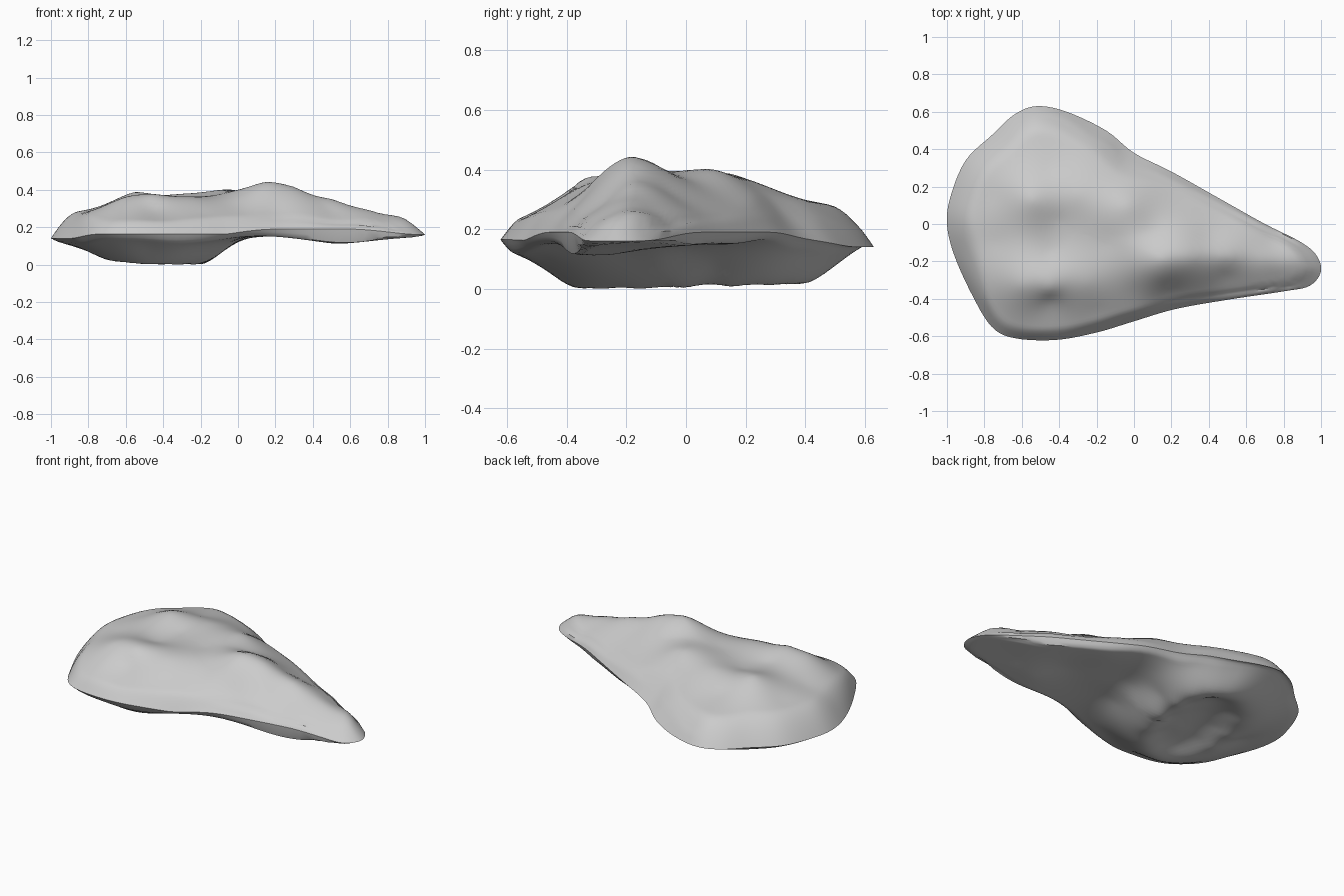
import bpy, bmesh, math
from mathutils import Vector

if "Cube" in bpy.data.objects:
    bpy.data.objects.remove(bpy.data.objects["Cube"])

# Outline seen from above, counter-clockwise from the left end
OUT = [(-1, 0), (-.96, -.17), (-.86, -.39), (-.76, -.55), (-.64, -.61), (-.42, -.62),
       (-.2, -.58), (.0, -.52), (.22, -.455), (.5, -.405), (.8, -.36), (.94, -.33),
       (1, -.25), (.97, -.16), (.88, -.09), (.7, .0), (.45, .14), (.2, .28), (.0, .38),
       (-.15, .5), (-.36, .6), (-.52, .63), (-.64, .585), (-.76, .475), (-.9, .34), (-.98, .15)]

# Upper surface: ridge to the tip, lip, dish, raised back and shoulder
TOP = [(.93, -.22, .23), (.85, -.2, .26), (.7, -.19, .292), (.5, -.18, .35), (.3, -.18, .415),
       (.15, -.19, .442), (.15, -.28, .39), (.2, -.36, .29), (.5, -.28, .285), (.5, -.35, .24),
       (.8, -.29, .23), (.2, -.43, .235), (0, -.48, .245), (-.2, -.53, .24), (-.5, -.56, .235),
       (-.5, -.47, .275), (-.2, -.46, .275), (0, -.36, .315), (-.77, -.45, .24),
       (-.6, -.33, .358), (-.45, -.355, .362), (-.25, -.32, .354), (.1, -.04, .383),
       (-.45, -.41, .305), (-.2, -.41, .305), (-.45, -.15, .34), (-.4, .02, .35), (-.15, -.1, .37),
       (-.55, .13, .388), (-.3, .16, .378), (-.03, .1, .397), (-.74, -.1, .3), (-.88, 0, .28),
       (-.75, .15, .305), (-.85, .22, .28), (-.65, .4, .285), (-.5, .48, .282), (-.45, .3, .325),
       (-.25, .42, .285), (-.05, .3, .29), (.2, .18, .28), (.5, .04, .255), (.4, -.06, .33),
       (.75, -.08, .24)]

# Underside around the foot
LOW = [(-.9, 0, .105), (-.76, 0, .07), (-.85, -.22, .1), (-.85, .25, .1), (-.68, .45, .105),
       (-.5, .53, .11), (-.28, .51, .11), (-.1, .4, .125), (.02, .2, .13), (.01, .0, .13),
       (-.02, -.2, .125), (-.05, -.4, .13), (-.22, -.48, .105), (-.48, -.5, .09),
       (-.2, -.56, .125), (-.45, -.57, .12), (-.7, -.46, .1), (-.1, .1, .07), (.15, -.1, .15),
       (.4, -.12, .15), (.52, -.25, .115), (.3, .15, .15), (.6, 0, .145), (.7, -.2, .137),
       (.9, -.22, .15), (.2, -.4, .15)]
# Tilted oval foot ring with a shallow hollow inside it
for scale, z, n in ((1, .022, 16), (.7, .05, 10), (.35, .07, 5)):
    for i in range(n):
        a = math.tau * i / n
        c, s = math.cos(a), math.sin(a)
        u, v = .22 * scale * c, .395 * scale * s
        LOW.append((-.42 + u + .2 * v, .02 + v - .1 * u, z - .01 * c + .008 * s))


def kernel(dx, dy):
    r2 = dx * dx + dy * dy
    return r2 * math.log(r2) if r2 > 1e-12 else 0.0


def smooth_sheet(pts):
    """Thin-plate surface through a few height points."""
    n = len(pts)
    m = [[kernel(p[0] - q[0], p[1] - q[1]) for q in pts] + [1, p[0], p[1], p[2]] for p in pts]
    for i in range(n):
        m[i][i] = .0003
    for k in range(3):
        m.append([(1, p[0], p[1])[k] for p in pts] + [0, 0, 0, 0])
    size = n + 3
    for c in range(size):
        piv = max(range(c, size), key=lambda r: abs(m[r][c]))
        m[c], m[piv] = m[piv], m[c]
        for r in range(c + 1, size):
            f = m[r][c] / m[c][c]
            if f:
                m[r] = [u - f * v for u, v in zip(m[r], m[c])]
    w = [0.0] * size
    for c in reversed(range(size)):
        w[c] = (m[c][size] - sum(m[c][k] * w[k] for k in range(c + 1, size))) / m[c][c]
    return lambda x, y: (sum(wi * kernel(x - p[0], y - p[1]) for wi, p in zip(w, pts))
                         + w[n] + w[n + 1] * x + w[n + 2] * y)


def spline(pts, steps):
    """Closed smooth curve through the points."""
    res = []
    n = len(pts)
    for i in range(n):
        a, b, c, d = (Vector(pts[(i + k) % n]) for k in (-1, 0, 1, 2))
        for s in range(steps):
            t = s / steps
            res.append(.5 * (2 * b + (c - a) * t + (2 * a - 5 * b + 4 * c - d) * t * t
                             + (3 * b - a - 3 * c + d) * t ** 3))
    return res


def ramp(x, a, b):
    t = min(1, max(0, (x - a) / (b - a)))
    return t * t * (3 - 2 * t)


def rim_height(p):
    south = 1 - ramp(p.y, -.6, -.3)
    return .14 + max(.025 * south, .05 * ramp(p.x, -.3, .2)) - .03 * ramp(p.x, .6, 1)


upper, lower = smooth_sheet(TOP), smooth_sheet(LOW)
edge = spline(OUT, 5)
N, RINGS = len(edge), 30
centre = Vector((-.3, -.05))


def height(p, sheet, is_top):
    back = ramp(p.y, -.45, -.1) * (1 - ramp(p.x, -.1, .3))
    width = .07 + .08 * back + .04 * ramp(p.x, .8, .95) if is_top else .04
    d, near = min(((p - e).length, i) for i, e in enumerate(edge))
    f = 1 - (1 - min(1, d / width)) ** 2
    zr = rim_height(edge[near])
    return max(.001, zr + (sheet(p.x, p.y) - zr) * f)


# Stone body: rim loop, then rings closing inward above and below
bm = bmesh.new()
rim = [bm.verts.new((p.x, p.y, rim_height(p))) for p in edge]
for sheet, is_top in ((upper, True), (lower, False)):
    prev = rim
    for k in range(1, RINGS):
        t = 1 - (k / RINGS) ** 1.25
        ring = []
        for e in edge:
            p = centre + (e - centre) * t
            ring.append(bm.verts.new((p.x, p.y, height(p, sheet, is_top))))
        for i in range(N):
            j = (i + 1) % N
            bm.faces.new((prev[i], prev[j], ring[j], ring[i]))
        prev = ring
    mid = bm.verts.new((centre.x, centre.y, height(centre, sheet, is_top)))
    for i in range(N):
        bm.faces.new((prev[i], prev[(i + 1) % N], mid))
bmesh.ops.recalc_face_normals(bm, faces=bm.faces)

# Rest the foot on the ground, keeping the top in place
low = min(v.co.z for v in bm.verts)
for v in bm.verts:
    v.co.z -= low * max(0, 1 - v.co.z / .12)

mesh = bpy.data.meshes.new("flat_stone")
bm.to_mesh(mesh)
bm.free()
stone = bpy.data.objects.new("flat_stone", mesh)
bpy.context.collection.objects.link(stone)
mat = bpy.data.materials.new("stone grey")
mat.diffuse_color = (.6, .6, .6, 1)
mat.use_nodes = True
mat.node_tree.nodes["Principled BSDF"].inputs["Base Color"].default_value = mat.diffuse_color
mesh.materials.append(mat)
bpy.context.view_layer.objects.active = stone
stone.select_set(True)
bpy.ops.object.shade_smooth_by_angle(angle=math.radians(40))
